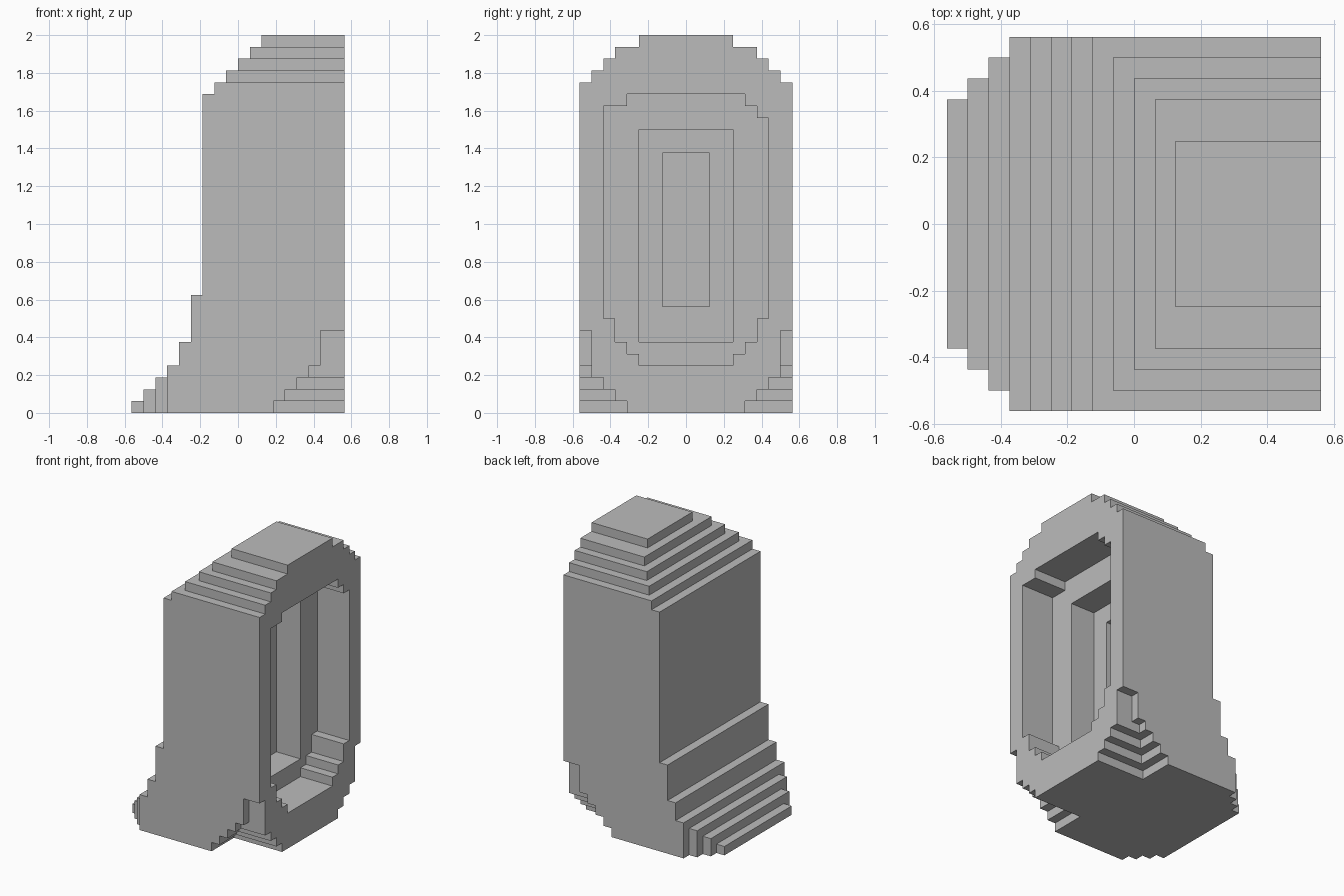
import bpy
import bmesh

U = 1 / 16  # all sizes below are in steps of one sixteenth

cube = bpy.data.objects.get("Cube")
if cube:
    bpy.data.objects.remove(cube, do_unlink=True)

grey = bpy.data.materials.new("plain grey")
grey.use_nodes = True
grey.diffuse_color = (0.5, 0.5, 0.5, 1)
grey.node_tree.nodes["Principled BSDF"].inputs["Base Color"].default_value = (0.5, 0.5, 0.5, 1)


def prism(name, pts, axis, a, b):
    """Extrude a 2D outline along an axis from a to b."""
    place = {"x": lambda u, v, t: (t, u, v),
             "y": lambda u, v, t: (u, t, v),
             "z": lambda u, v, t: (u, v, t)}[axis]
    bm = bmesh.new()
    verts = [bm.verts.new([c * U for c in place(u, v, a)]) for u, v in pts]
    face = bm.faces.new(verts)
    ext = bmesh.ops.extrude_face_region(bm, geom=[face])
    shift = [c * U for c in place(0, 0, b - a)]
    bmesh.ops.translate(bm, vec=shift,
                        verts=[g for g in ext["geom"] if isinstance(g, bmesh.types.BMVert)])
    bmesh.ops.recalc_face_normals(bm, faces=bm.faces)
    mesh = bpy.data.meshes.new(name)
    bm.to_mesh(mesh)
    bm.free()
    mesh.materials.append(grey)
    obj = bpy.data.objects.new(name, mesh)
    bpy.context.collection.objects.link(obj)
    return obj


def rect(u0, u1, v0, v1):
    return [(u0, v0), (u1, v0), (u1, v1), (u0, v1)]


def stairs(steps, end):
    """Turn (offset, start height) pairs into a stepped line."""
    line = []
    for i, (off, start) in enumerate(steps):
        stop = steps[i + 1][1] if i + 1 < len(steps) else end
        line += [(off, start), (off, stop)]
    return line


def combine(target, tool, operation):
    """Apply one boolean and discard the tool."""
    tool.hide_render = True
    mod = target.modifiers.new("cut", "BOOLEAN")
    mod.operation = operation
    mod.solver = "EXACT"
    mod.object = tool
    with bpy.context.temp_override(object=target, active_object=target):
        bpy.ops.object.modifier_apply(modifier=mod.name)
    bpy.data.objects.remove(tool, do_unlink=True)


# Shell: stepped front outline, narrowed by the side and plan outlines
left_edge = stairs([(-9, 0), (-8, 1), (-7, 2), (-6, 3), (-5, 4), (-4, 6), (-3, 10),
                    (-2, 27), (-1, 28), (0, 29), (1, 30), (2, 31)], 32)
shell = prism("stepped_shell", left_edge + [(9, 32), (9, 0)], "y", -16, 16)

half = stairs([(9, -8), (8, 28), (7, 29), (6, 30), (4, 31)], 40)
side = half + [(-y, z) for y, z in reversed(half)]
combine(shell, prism("side_outline", side, "x", -16, 16), "INTERSECT")

half = [(x, y) for y, x in stairs([(6, -16), (7, -8), (8, -7), (16, -6)], 16)]
plan = half + [(x, -y) for x, y in reversed(half)]
combine(shell, prism("plan_outline", plan, "z", -8, 40), "INTERSECT")

# Three nested recesses in the open side
opening = [(-7, 8), (-6, 8), (-6, 6), (-5, 6), (-5, 5), (-4, 5), (-4, 4),
           (4, 4), (4, 5), (5, 5), (5, 6), (6, 6), (6, 8), (7, 8),
           (7, 25), (6, 25), (6, 26), (5, 26), (5, 27), (-5, 27), (-5, 26), (-7, 26)]
for outline, depth in ((opening, 5), (rect(-4, 4, 6, 24), 2), (rect(-2, 2, 9, 22), 0)):
    combine(shell, prism("recess_cutter", outline, "x", depth, 16), "DIFFERENCE")

# Stepped notches under the two lower corners of the open side
for x, y, top in ((3, 5, 1), (4, 6, 2), (5, 7, 3), (6, 8, 4), (7, 8, 7)):
    for y0, y1 in ((y, 16), (-16, -y)):
        combine(shell, prism("notch_cutter", rect(x, 16, y0, y1), "z", -8, top), "DIFFERENCE")

# Clean up the flat faces
bm = bmesh.new()
bm.from_mesh(shell.data)
bmesh.ops.remove_doubles(bm, verts=bm.verts, dist=0.0005)
bmesh.ops.recalc_face_normals(bm, faces=bm.faces)
bm.to_mesh(shell.data)
bm.free()
for poly in shell.data.polygons:
    poly.use_smooth = False
    poly.material_index = 0
